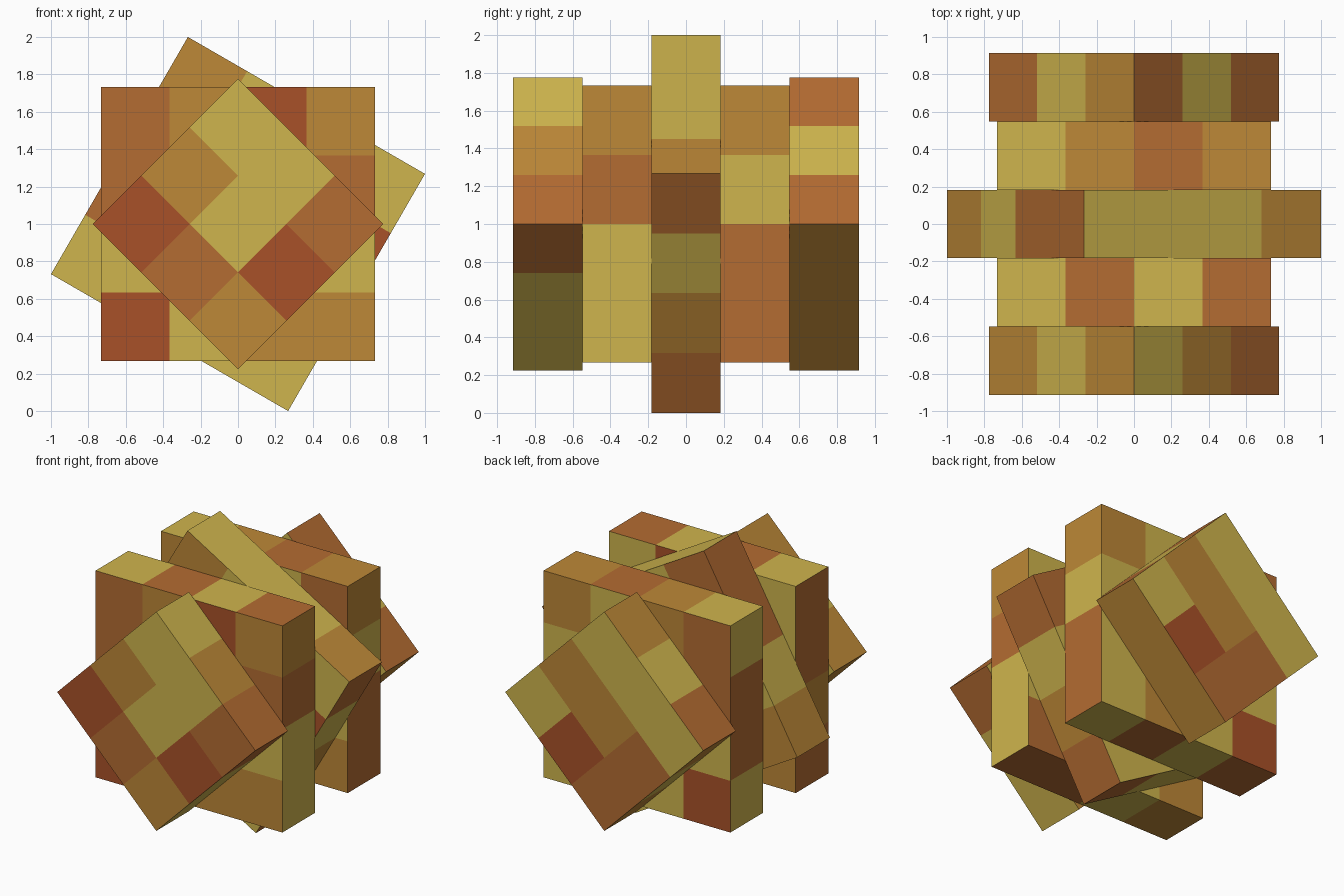
import bpy, bmesh, math

if "Cube" in bpy.data.objects:
    bpy.data.objects.remove(bpy.data.objects["Cube"])

CELL = 0.366  # edge of one square tile


def linear(c):
    c /= 255
    return c / 12.92 if c <= 0.04045 else ((c + 0.055) / 1.055) ** 2.4


def material(name, rgb):
    m = bpy.data.materials.new(name)
    m.diffuse_color = [linear(c) for c in rgb] + [1]
    m.use_nodes = True
    m.node_tree.nodes["Principled BSDF"].inputs["Base Color"].default_value = m.diffuse_color
    return m


MATS = [material("straw_yellow", (207, 181, 77)), material("tan", (189, 136, 55)),
        material("copper", (180, 108, 50)), material("rust", (169, 81, 40))]
KEY = "YTOR"


def slab(name, layer, angle, front, back, top, bottom, left, right):
    """Square tiled slab; rows read from the top, columns from the left."""
    n = len(top)
    h, d = n * CELL / 2, CELL / 2
    bm = bmesh.new()

    def tile(points, letter):
        f = bm.faces.new([bm.verts.new(p) for p in points])
        f.material_index = KEY.index(letter)

    for i in range(n):
        a, b = -h + i * CELL, -h + (i + 1) * CELL
        # rim tiles
        tile([(a, -d, h), (b, -d, h), (b, d, h), (a, d, h)], top[i])
        tile([(a, d, -h), (b, d, -h), (b, -d, -h), (a, -d, -h)], bottom[i])
        tile([(h, -d, -b), (h, d, -b), (h, d, -a), (h, -d, -a)], right[i])
        tile([(-h, d, -b), (-h, -d, -b), (-h, -d, -a), (-h, d, -a)], left[i])
        # broad faces
        for k in range(n):
            z1 = h - k * CELL
            z0 = z1 - CELL
            tile([(a, -d, z0), (b, -d, z0), (b, -d, z1), (a, -d, z1)], front[k][i])
            tile([(b, d, z0), (a, d, z0), (a, d, z1), (b, d, z1)], back[k][i])
    bmesh.ops.remove_doubles(bm, verts=bm.verts, dist=0.001)
    mesh = bpy.data.meshes.new(name)
    bm.to_mesh(mesh)
    bm.free()
    for m in MATS:
        mesh.materials.append(m)
    ob = bpy.data.objects.new(name, mesh)
    ob.location = (0, layer * CELL, 1)
    ob.rotation_euler.y = math.radians(angle)
    bpy.context.collection.objects.link(ob)


# Five stacked slabs from front to back, each turned about the depth axis
slab("front_diamond", -2, 45,
     ["YYO", "TYR", "ROT"], ["YTY", "TYO", "YOT"],
     top="YTO", bottom="TYO", left="TYT", right="OYY")
slab("front_square", -1, 0,
     ["OTRT", "OYTO", "YOTY", "RYTT"], ["YTRY", "YOTO", "YTOY", "TYTO"],
     top="YOYO", bottom="TYOO", left="OOTO", right="TOYY")
slab("middle_tilted_square", 0, 30,
     ["TYOY", "OTYR", "OYTY", "YYYY"], ["OYTO", "YTOY", "YOTY", "TYYY"],
     top="YYYT", bottom="TYYO", left="OOYT", right="OYTO")
slab("back_square", 1, 0,
     ["TYYO", "YOTY", "YTOY", "TYOT"], ["OTYT", "OYTY", "YTOY", "RYTY"],
     top="YTOT", bottom="OYOY", left="YOOY", right="TYOO")
slab("back_diamond", 2, 45,
     ["YTY", "TYO", "YOT"], ["YTY", "YTR", "YOO"],
     top="OYO", bottom="TYT", left="TYO", right="TTT")
